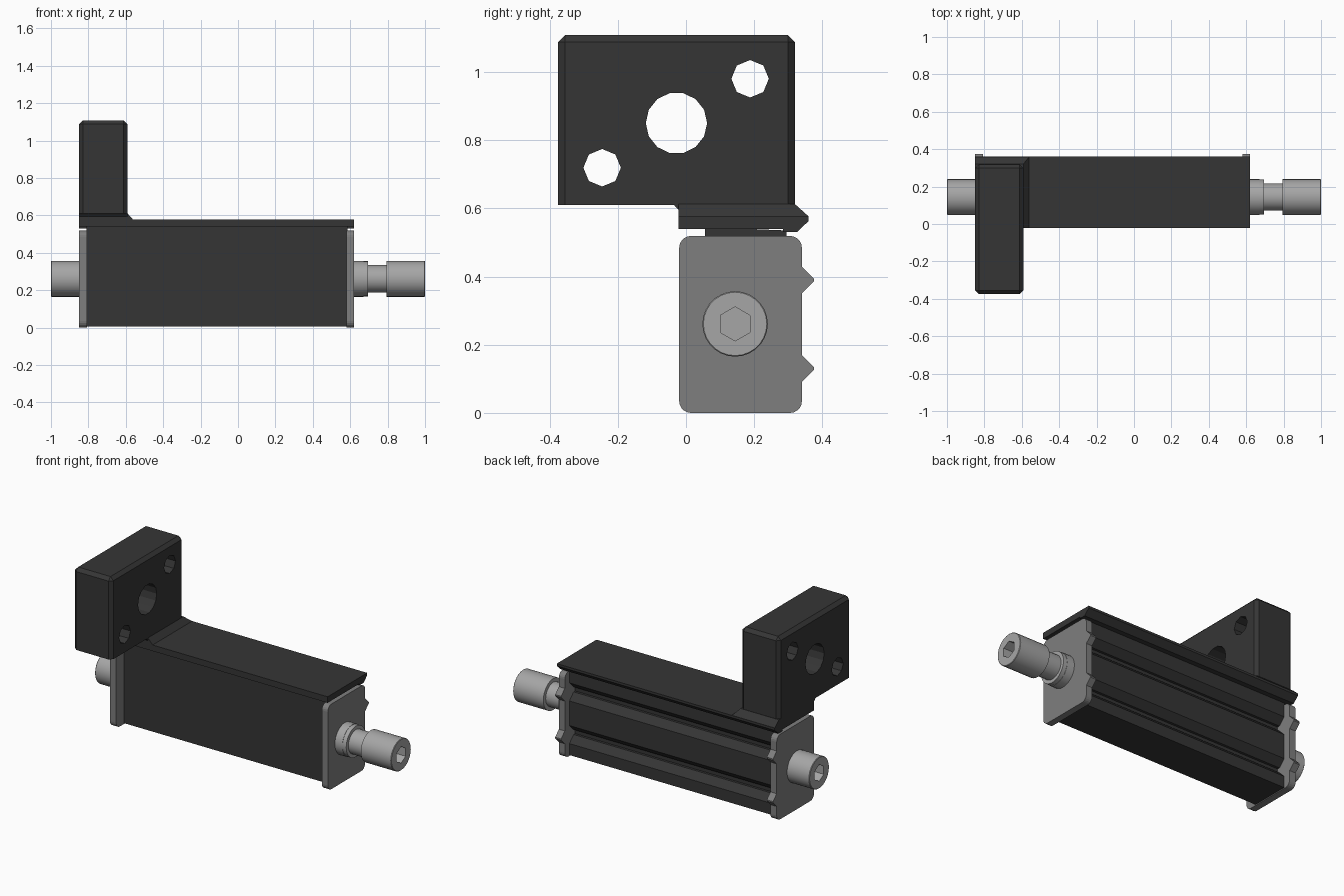
import bpy, bmesh, math
from mathutils import Matrix

if "Cube" in bpy.data.objects:
    bpy.data.objects.remove(bpy.data.objects["Cube"])

AXIS_Y, AXIS_Z = 0.144, 0.261


def material(name, v):
    m = bpy.data.materials.new(name)
    m.diffuse_color = (v, v, v, 1)
    m.use_nodes = True
    m.node_tree.nodes["Principled BSDF"].inputs["Base Color"].default_value = m.diffuse_color
    return m


DARK = material("dark_metal", 0.036)
GREY = material("grey_plate", 0.21)
STEEL = material("steel", 0.38)


def finish(name, bm, mat):
    bmesh.ops.recalc_face_normals(bm, faces=bm.faces)
    me = bpy.data.meshes.new(name)
    bm.to_mesh(me)
    bm.free()
    ob = bpy.data.objects.new(name, me)
    bpy.context.collection.objects.link(ob)
    if mat:
        me.materials.append(mat)
    return ob


def prism(name, pts, x0, x1, mat=None):
    """Extrude a (y, z) outline along x."""
    bm = bmesh.new()
    a = [bm.verts.new((x0, y, z)) for y, z in pts]
    b = [bm.verts.new((x1, y, z)) for y, z in pts]
    bm.faces.new(a)
    bm.faces.new(b)
    n = len(pts)
    for i in range(n):
        bm.faces.new((a[i], a[(i + 1) % n], b[(i + 1) % n], b[i]))
    return finish(name, bm, mat)


def ngon(cy, cz, r, n, start=0.0):
    return [(cy + r * math.cos(start + math.tau * i / n),
             cz + r * math.sin(start + math.tau * i / n)) for i in range(n)]


def arc(cy, cz, r, a0, steps=5):
    return [(cy + r * math.cos(math.radians(a0 + 90 * i / steps)),
             cz + r * math.sin(math.radians(a0 + 90 * i / steps))) for i in range(steps + 1)]


def cut(ob, cutter):
    mod = ob.modifiers.new("cut", 'BOOLEAN')
    mod.operation = 'DIFFERENCE'
    mod.solver = 'EXACT'
    mod.object = cutter
    cutter.hide_render = True
    bpy.context.view_layer.objects.active = ob
    bpy.ops.object.modifier_apply(modifier=mod.name)
    bpy.data.objects.remove(cutter)


def turned(name, profile, mat, sockets):
    """Turn an (x, radius) profile about the screw axis, then cut hex sockets."""
    bm = bmesh.new()
    n = 28
    rings = [[bm.verts.new((x, y, z)) for y, z in ngon(AXIS_Y, AXIS_Z, r, n)] for x, r in profile]
    bm.faces.new(rings[0])
    bm.faces.new(rings[-1])
    for p, q in zip(rings, rings[1:]):
        for i in range(n):
            bm.faces.new((p[i], p[(i + 1) % n], q[(i + 1) % n], q[i]))
    ob = finish(name, bm, mat)
    for x0, x1 in sockets:
        cut(ob, prism("socket_cutter", ngon(AXIS_Y, AXIS_Z, 0.05, 6, math.pi / 2), x0, x1))
    bpy.ops.object.select_all(action='DESELECT')
    ob.select_set(True)
    bpy.context.view_layer.objects.active = ob
    bpy.ops.object.shade_smooth_by_angle(angle=math.radians(30))
    return ob


# Rail body, narrower than the end plates, with two V grooves along the back
body = [(0.055, 0.005), (0.295, 0.005)]
for zc in (0.13, 0.39):
    body += [(0.295, zc - 0.055), (0.255, zc - 0.015), (0.24, zc - 0.015),
             (0.24, zc + 0.015), (0.255, zc + 0.015), (0.295, zc + 0.055)]
body += [(0.295, 0.535), (0.055, 0.545)]
prism("rail_body", body, -0.81, 0.585, DARK)

# End plates with rounded corners and two teeth
R = 0.035
plate = arc(-0.02 + R, R, R, 180) + arc(0.34 - R, R, R, 270)
for zc in (0.13, 0.39):
    plate += [(0.34, zc - 0.039), (0.375, zc - 0.004), (0.375, zc + 0.004), (0.34, zc + 0.039)]
plate += arc(0.34 - R, 0.519 - R, R, 0) + arc(-0.02 + R, 0.519 - R, R, 90)
for name, x0, x1 in (("end_plate_left", -0.85, -0.808), ("end_plate_right", 0.58, 0.62)):
    prism(name, plate, x0, x1, GREY)

# Top bar with an undercut back edge
prism("top_bar", [(-0.022, 0.54), (0.285, 0.54), (0.285, 0.53),
                  (0.325, 0.53), (0.36, 0.563), (0.36, 0.577), (-0.022, 0.577)],
      -0.85, 0.62, DARK)

# Sloped foot joining the bar and the upright block, with a small front flare
bm = bmesh.new()
low = [(-0.85, -0.022), (-0.56, -0.022), (-0.56, 0.36), (-0.85, 0.36)]
high = [(-0.85, -0.022), (-0.592, -0.022), (-0.592, 0.32), (-0.85, 0.32)]
for pts, z in ((low, 0.576), (high, 0.612)):
    for x, y in pts:
        bm.verts.new((x, y, z))
bmesh.ops.convex_hull(bm, input=bm.verts)
bmesh.ops.dissolve_limit(bm, angle_limit=0.02, verts=bm.verts, edges=bm.edges)
finish("block_foot", bm, DARK)
prism("foot_flare", [(-0.037, 0.612), (-0.022, 0.595), (0, 0.595), (0, 0.612)],
      -0.85, -0.592, DARK)

# Upright block, chamfered everywhere but the bottom, with three through holes
bm = bmesh.new()
bmesh.ops.create_cube(bm, size=1, matrix=Matrix.Translation((-0.721, -0.028, 0.859))
                      @ Matrix.Diagonal((0.258, 0.694, 0.498, 1)))
edges = [e for e in bm.edges if max(v.co.z for v in e.verts) > 0.8]
bmesh.ops.bevel(bm, geom=edges, offset=0.02, segments=1, affect='EDGES')
block = finish("upright_block", bm, DARK)
for y, z, r, n in ((-0.028, 0.85, 0.09, 14), (0.188, 0.98, 0.055, 8), (-0.246, 0.719, 0.055, 8)):
    cut(block, prism("hole_cutter", ngon(y, z, r, n), -1, -0.4))

# Screw heads and adjusting screw
turned("left_screw", [(-1, 0.093), (-0.997, 0.096), (-0.84, 0.096)], STEEL, [(-1.1, -0.92)])
turned("right_screw", [(0.61, 0.096), (0.67, 0.096), (0.67, 0.094), (0.695, 0.094),
                       (0.695, 0.073), (0.795, 0.073), (0.795, 0.096),
                       (0.997, 0.096), (1, 0.093)], STEEL, [(0.91, 1.1)])
